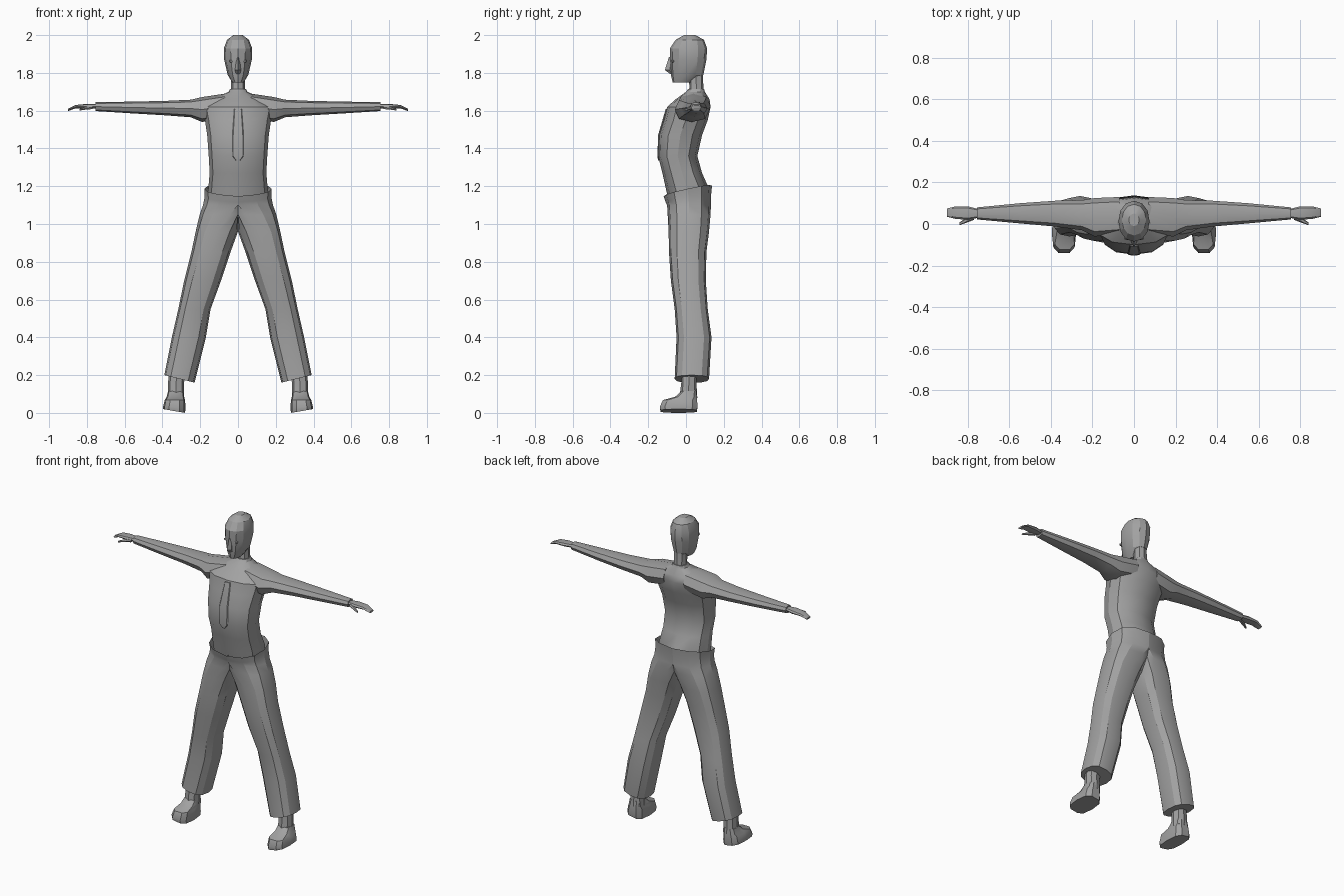
import bpy, bmesh, math
from mathutils import Vector

if "Cube" in bpy.data.objects:
    bpy.data.objects.remove(bpy.data.objects["Cube"])

grey = bpy.data.materials.new("plain grey")
colour = (0.36, 0.36, 0.36, 1)
grey.use_nodes = True
grey.diffuse_color = colour
grey.node_tree.nodes["Principled BSDF"].inputs["Base Color"].default_value = colour


def spow(v, p):
    return math.copysign(abs(v) ** p, v) if abs(v) > 1e-6 else 0.0


def loft(name, rings, sides=12, axis="Z", power=0.85, mirror=False,
         clamp=False, open_end=False, turn=0.0, angle=28):
    """Skin of rounded sections: (station, a0, a1, b0, b1, tilt_a, tilt_b)."""
    bm = bmesh.new()
    rows = []
    for ring in rings:
        s, a0, a1, b0, b1, ta, tb = (tuple(ring) + (0, 0))[:7]
        row = []
        for i in range(sides):
            t = 2 * math.pi * i / sides + turn
            c, d = spow(math.cos(t), power), spow(math.sin(t), power)
            a = (a0 + a1) / 2 + c * (a1 - a0) / 2
            b = (b0 + b1) / 2 + d * (b1 - b0) / 2
            if clamp:
                a = max(a, 0)
            along = s + ta * c + tb * d
            row.append(bm.verts.new((a, b, along) if axis == "Z" else (along, a, b)))
        rows.append(row)
    for lo, hi in zip(rows, rows[1:]):
        for i in range(sides):
            j = (i + 1) % sides
            bm.faces.new((lo[i], lo[j], hi[j], hi[i]))
    bm.faces.new(rows[-1])
    if not open_end:
        bm.faces.new(rows[0])
    bmesh.ops.recalc_face_normals(bm, faces=bm.faces)
    return finish(name, bm, mirror, angle)


def finish(name, bm, mirror=False, angle=28):
    mesh = bpy.data.meshes.new(name)
    bm.to_mesh(mesh)
    bm.free()
    mesh.materials.append(grey)
    ob = bpy.data.objects.new(name, mesh)
    bpy.context.collection.objects.link(ob)
    bpy.ops.object.select_all(action="DESELECT")
    ob.select_set(True)
    bpy.context.view_layer.objects.active = ob
    bpy.ops.object.shade_smooth_by_angle(angle=math.radians(angle))
    if mirror:
        ob.modifiers.new("mirror", "MIRROR")
    return ob


def upright(profile):
    """Symmetric sections from (height, half width, front, back)."""
    return [(z, -w, w, f, b) for z, w, f, b in profile]


# Shirt body, from below the waistband up to the collar
loft("shirt_body", upright([
    (1.12, .155, -.09, .115), (1.18, .158, -.105, .125), (1.27, .15, -.125, .085),
    (1.36, .155, -.148, .06), (1.47, .163, -.145, .085), (1.55, .175, -.118, .115),
    (1.62, .19, -.10, .13), (1.66, .13, -.055, .125), (1.70, .05, 0, .10),
    (1.715, .042, .012, .096)]))

# Placket down the chest
loft("shirt_placket", upright([
    (1.335, .01, -.148, -.138), (1.36, .03, -.151, -.141),
    (1.47, .03, -.148, -.138), (1.61, .02, -.107, -.097)]), sides=8, power=0.5)

# Sleeves, hands and thumbs
loft("sleeve", [
    (.07, -.05, .13, 1.56, 1.69), (.19, -.06, .125, 1.54, 1.672),
    (.25, -.03, .115, 1.565, 1.658), (.38, -.012, .112, 1.575, 1.652),
    (.55, .003, .10, 1.585, 1.648), (.755, .022, .08, 1.598, 1.645)],
    sides=8, axis="X", mirror=True, angle=35)
loft("hand", [
    (.74, .032, .07, 1.612, 1.635), (.80, .02, .085, 1.61, 1.636),
    (.86, .025, .085, 1.612, 1.63), (.90, .035, .075, 1.598, 1.61)],
    sides=8, axis="X", mirror=True)
loft("thumb", [
    (.77, .02, .05, 1.607, 1.63), (.81, .005, .028, 1.604, 1.62),
    (.84, -.006, .008, 1.60, 1.61)], sides=6, axis="X", mirror=True)

# Neck and head
loft("neck", upright([(1.66, .046, .005, .10), (1.72, .037, .018, .092),
                      (1.79, .037, .015, .09)]), sides=8)
loft("head", upright([
    (1.748, .03, -.07, .03), (1.79, .055, -.08, .092), (1.87, .073, -.085, .108),
    (1.93, .075, -.085, .112), (1.975, .058, -.055, .095), (2.0, .025, -.01, .05)]),
    sides=12, power=0.95, angle=24)

# Nose wedge and eyes
loft("nose", upright([
    (1.795, .012, -.085, -.06), (1.815, .016, -.112, -.06),
    (1.885, .007, -.09, -.06)]), sides=4, power=1, angle=10)
bm = bmesh.new()
bmesh.ops.create_icosphere(bm, subdivisions=1, radius=1)
bmesh.ops.scale(bm, verts=bm.verts, vec=Vector((.014, .009, .009)))
bmesh.ops.translate(bm, verts=bm.verts, vec=Vector((.036, -.07, 1.862)))
finish("eye", bm, mirror=True)

# Trousers: one leg with its half of the hips, mirrored at the centre seam
loft("trouser_leg", [
    (1.175, -.178, .178, -.118, .138, .012, .028),
    (1.135, -.176, .176, -.108, .133, .01, .02),
    (1.10, -.185, .185, -.10, .132), (1.05, -.12, .203, -.097, .13),
    (.96, -.005, .224, -.092, .122), (.85, .04, .247, -.09, .108),
    (.70, .09, .285, -.08, .105), (.55, .145, .316, -.06, .115),
    (.40, .17, .35, -.05, .135), (.18, .23, .39, -.06, .122, .02, 0)],
    sides=12, power=0.8, mirror=True, clamp=True, open_end=True)

# Ankles and shoes
loft("ankle", [(.24, .28, .365, -.025, .06), (.16, .285, .37, -.025, .055),
               (.08, .285, .37, -.035, .06)], sides=8, mirror=True)
loft("shoe", [
    (.115, .288, .37, -.025, .056), (.085, .285, .378, -.06, .06),
    (.068, .28, .388, -.125, .062), (.03, .278, .396, -.142, .064, .005),
    (.01, .28, .396, -.138, .06, .01)],
    sides=10, power=0.65, mirror=True, angle=35)
